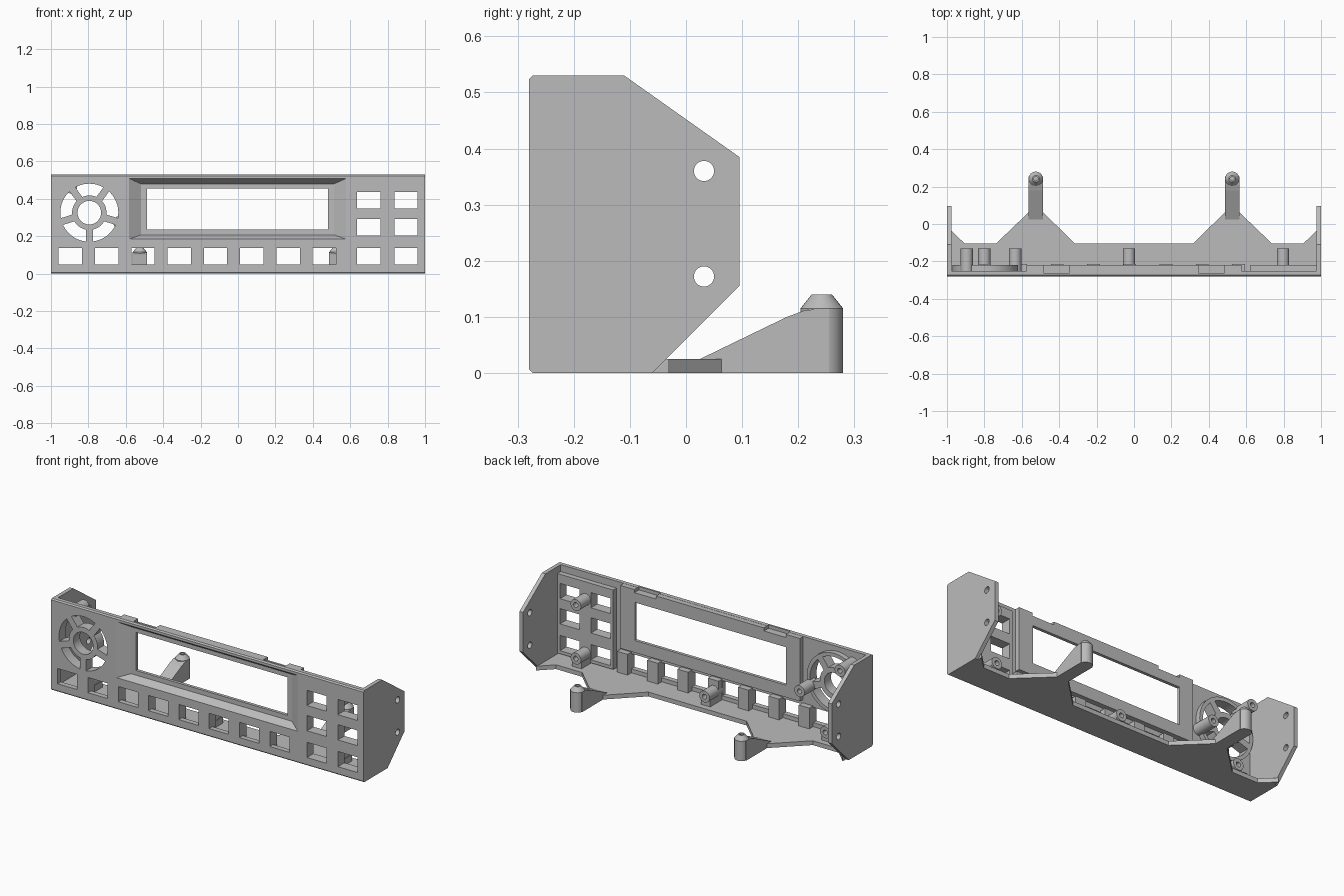
import bpy, bmesh
from math import sin, cos, asin, pi, radians
from mathutils import Vector, Matrix

if "Cube" in bpy.data.objects:
    bpy.data.objects.remove(bpy.data.objects["Cube"])

grey = bpy.data.materials.new("grey_plastic")
grey.use_nodes = True
grey.diffuse_color = (0.5, 0.5, 0.5, 1)
grey.node_tree.nodes["Principled BSDF"].inputs["Base Color"].default_value = (0.5, 0.5, 0.5, 1)


def finish(name, bm):
    bmesh.ops.recalc_face_normals(bm, faces=bm.faces)
    mesh = bpy.data.meshes.new(name)
    bm.to_mesh(mesh)
    bm.free()
    mesh.materials.append(grey)
    ob = bpy.data.objects.new(name, mesh)
    bpy.context.collection.objects.link(ob)
    return ob


def loft(name, rings, close=False):
    """Skin a list of equal point rings; cap the ends or close the loop."""
    bm = bmesh.new()
    rows = [[bm.verts.new(p) for p in ring] for ring in rings]
    n = len(rows[0])
    pairs = list(zip(rows, rows[1:])) + ([(rows[-1], rows[0])] if close else [])
    for a, b in pairs:
        for i in range(n):
            j = (i + 1) % n
            bm.faces.new((a[i], a[j], b[j], b[i]))
    if not close:
        bm.faces.new(rows[0])
        bm.faces.new(rows[-1])
    return finish(name, bm)


def prism(name, pts, axis, lo, hi):
    """Extrude a 2D outline along x, y or z."""
    def at(p, t):
        return {"x": (t, *p), "y": (p[0], t, p[1]), "z": (*p, t)}[axis]
    return loft(name, [[at(p, t) for p in pts] for t in (lo, hi)])


def rect(x0, x1, z0, z1):
    return [(x0, z0), (x1, z0), (x1, z1), (x0, z1)]


def circle(cx, cy, r, n=40):
    return [(cx + r * cos(2 * pi * i / n), cy + r * sin(2 * pi * i / n)) for i in range(n)]


def lathe(name, profile, place, n=32):
    rings = [[place @ Vector((x, y, h)) for x, y in circle(0, 0, r, n)] for r, h in profile]
    return smooth(loft(name, rings, close=True))


def smooth(ob):
    bpy.ops.object.select_all(action="DESELECT")
    ob.select_set(True)
    bpy.context.view_layer.objects.active = ob
    bpy.ops.object.shade_smooth_by_angle(angle=radians(30))
    return ob


def cut(ob, cutters):
    bpy.context.view_layer.objects.active = ob
    for c in cutters:
        c.hide_render = True
        mod = ob.modifiers.new("cut", "BOOLEAN")
        mod.operation, mod.solver, mod.object = "DIFFERENCE", "EXACT", c
        bpy.ops.object.modifier_apply(modifier=mod.name)


FRONT, SKIN, BACK, TOP, FLOOR = -0.28, -0.25, -0.22, 0.53, 0.025
DIAL = (-0.795, 0.326)
key_x = [-0.896 + 0.194 * i for i in range(8)] + [0.70, 0.898]
key_w, key_h, key_z = 0.0625, 0.044, 0.092

# Cutters for the front: keys
key_cuts = [(x, key_z) for x in key_x] + [(x, z) for x in key_x[-2:] for z in (0.247, 0.393)]
keys = [prism("key_cutter", rect(x - key_w, x + key_w, z - key_h, z + key_h), "y", -0.4, -0.1)
        for x, z in key_cuts]

# Cutters for the dial: centre hole and five sectors between straight spokes
dial = [prism("dial_cutter", circle(*DIAL, 0.063), "y", -0.4, -0.1)]
for s in range(5):
    start, outline = radians(-90 + 72 * s), []
    for r, flip in ((0.155, False), (0.092, True)):
        margin = asin(0.019 / r)
        arc = [start + margin + (radians(72) - 2 * margin) * i / 10 for i in range(11)]
        outline += [(DIAL[0] + r * cos(a), DIAL[1] + r * sin(a))
                    for a in (reversed(arc) if flip else arc)]
    dial.append(prism("dial_cutter", outline, "y", -0.4, -0.1))

# Cutters for the display: sloped recess, window and two top notches
recess = loft("recess_cutter", [
    [(x, y, z) for x, z in rect(*r)] for y, r in (
        (-0.3, (-0.612, 0.609, 0.173, 0.522)),
        (-0.238, (-0.518, 0.513, 0.208, 0.48)))])
window = prism("window_cutter", rect(-0.487, 0.482, 0.235, 0.455), "y", -0.4, -0.1)
notches = [prism("notch_cutter", rect(min(s * 0.345, s * 0.485), max(s * 0.345, s * 0.485),
                                      0.511, 0.6), "y", -0.262, -0.1) for s in (-1, 1)]
display = [recess, window] + notches

# Front skin with softened front edges
e = 0.007
skin = [(SKIN, 0), (SKIN, TOP), (FRONT + e, TOP), (FRONT, TOP - e), (FRONT, e), (FRONT + e, 0)]
front_panel = prism("front_panel", skin, "x", -0.995, 0.995)
cut(front_panel, keys + dial + display)
smooth(front_panel)

# Thickened areas on the back of the panel
display_backing = prism("display_backing", rect(-0.575, 0.575, 0.165, TOP - 0.001), "y", SKIN - 0.005, BACK)
cut(display_backing, display)
key_backing = prism("key_backing", rect(0.62, 0.985, 0.03, 0.49), "y", SKIN - 0.005, BACK)
cut(key_backing, keys)
dial_backing = prism("dial_backing", circle(*DIAL, 0.176, 48), "y", SKIN - 0.005, BACK)
cut(dial_backing, dial)
smooth(dial_backing)

# Ribs between the lower keys
for i in range(8):
    x = key_x[i] + 0.097
    prism("key_rib", rect(x - 0.034, x + 0.034, 0.01, 0.145), "y", SKIN - 0.005, BACK + 0.005)

# End plates with two screw holes each
side = [(FRONT, e), (FRONT, TOP - e), (FRONT + e, TOP), (-0.11, TOP), (0.095, 0.385),
        (0.095, 0.155), (-0.06, 0), (FRONT + e, 0)]
screw_holes = [prism("screw_cutter", circle(0.032, z, 0.018), "x", -2, 2) for z in (0.36, 0.172)]
for s, name in ((1, "left_end_plate"), (-1, "right_end_plate")):
    plate = prism(name, side, "x", s * 0.977, s)
    cut(plate, screw_holes)
    smooth(plate)

# Floor with two tapering tabs
half = [(0.315, -0.105), (0.487, 0.063), (0.563, 0.063), (0.738, -0.105), (0.905, -0.105),
        (0.982, -0.03), (0.982, FRONT + 0.01)]
prism("floor", half + [(-x, y) for x, y in reversed(half)], "z", 0, FLOOR)

# Rising arms, each ending in a round mounting post
arm = [(-0.02, 0), (-0.02, 0.02), (0.025, FLOOR), (0.18, 0.1), (0.21, 0.111), (0.24, 0.115),
       (0.255, 0.115), (0.255, 0)]
for s, name in ((1, "left"), (-1, "right")):
    x = s * 0.525
    prism(name + "_arm", arm, "x", x - 0.038, x + 0.038)
    lathe(name + "_mounting_post",
          [(0.011, 0), (0.011, 0.14), (0.018, 0.14), (0.038, 0.115), (0.038, 0)],
          Matrix.Translation((x, 0.242, 0)))

# Hollow screw bosses behind the panel
on_spoke = [(DIAL[0] + 0.168 * cos(radians(a)), DIAL[1] + 0.168 * sin(radians(a))) for a in (126, -18)]
lower = [(x, 0.08) for x in (-0.8, -0.027, 0.797)]
for x, z in on_spoke + lower + [(0.797, 0.39)]:
    lathe("screw_boss", [(0.014, 0), (0.014, 0.125), (0.033, 0.125), (0.033, 0)],
          Matrix.Translation((x, SKIN - 0.005, z)) @ Matrix.Rotation(-pi / 2, 4, "X"))
for x, z in lower:
    prism("boss_foot", rect(x - 0.03, x + 0.03, 0.01, z - 0.018), "y", SKIN, -0.14)

for c in set(keys + dial + display + screw_holes):
    bpy.data.objects.remove(c)
